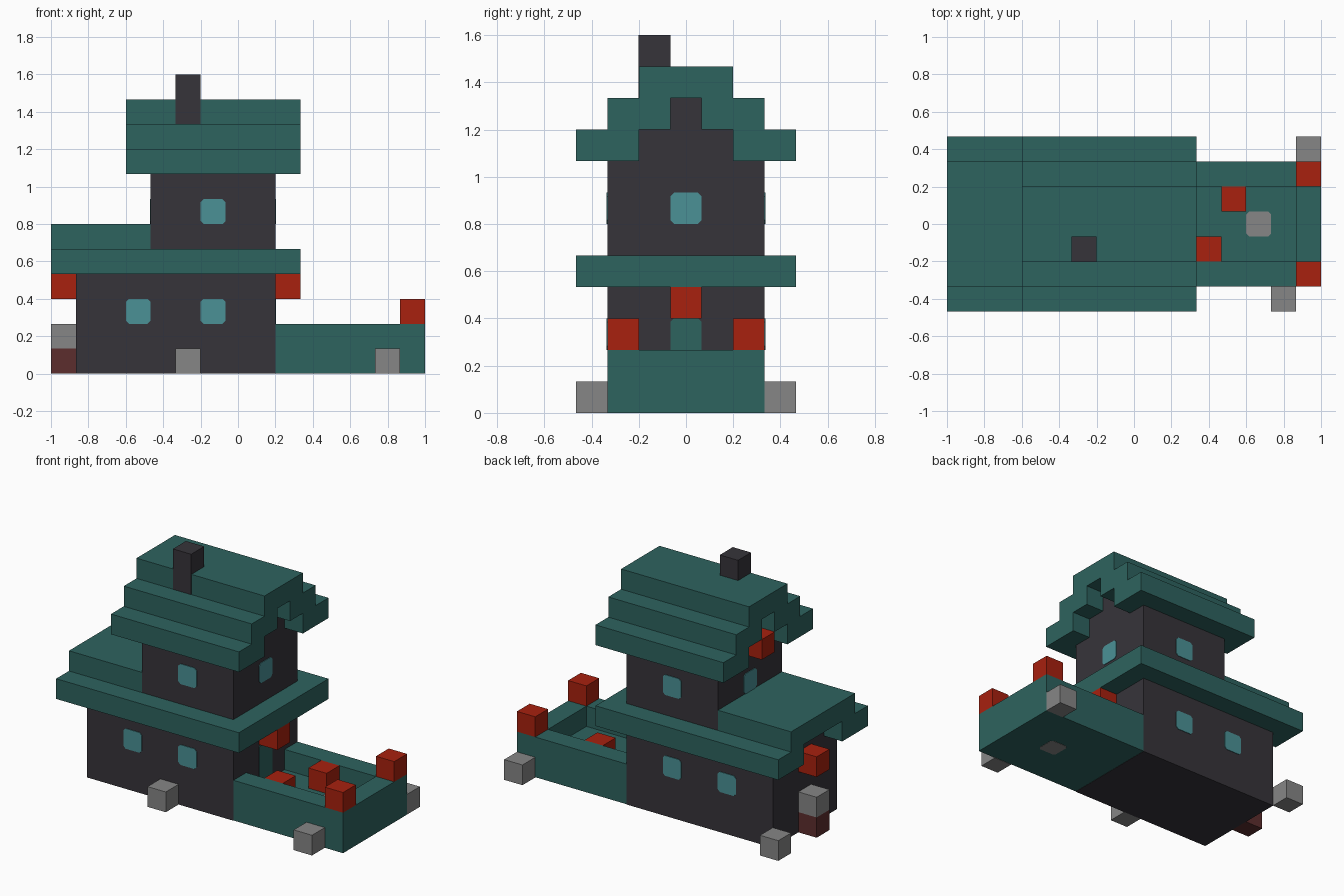
import bpy, bmesh
from mathutils import Vector

U = 2 / 15      # one block; all positions below are counted in blocks
THIN = 0.03     # plate thickness in blocks

old = bpy.data.objects.get("Cube")
if old:
    bpy.data.objects.remove(old)


def material(name, rgb):
    m = bpy.data.materials.new(name)
    m.use_nodes = True
    color = (*rgb, 1)
    m.diffuse_color = color
    m.node_tree.nodes["Principled BSDF"].inputs["Base Color"].default_value = color
    return m


teal = material("teal_tile", (0.027, 0.125, 0.114))
dark = material("charcoal_wall", (0.037, 0.034, 0.042))
red = material("lantern_red", (0.392, 0.015, 0.0045))
grey = material("stone_grey", (0.238, 0.238, 0.238))
glass = material("window_blue", (0.069, 0.283, 0.305))
maroon = material("dark_red", (0.107, 0.027, 0.027))


def prism(name, outline, axis, lo, hi, mat):
    """Extrude an outline given in the two other axes along one axis."""
    bm = bmesh.new()
    ends = []
    for level in (lo, hi):
        ring = []
        for p in outline:
            c = list(p)
            c.insert(axis, level)
            ring.append(bm.verts.new(Vector((c[0] - 7.5, c[1] - 3.5, c[2])) * U))
        ends.append(ring)
        bm.faces.new(ring)
    for n in range(len(outline)):
        m = n - 1
        bm.faces.new((ends[0][m], ends[0][n], ends[1][n], ends[1][m]))
    bmesh.ops.recalc_face_normals(bm, faces=bm.faces)
    mesh = bpy.data.meshes.new(name)
    bm.to_mesh(mesh)
    bm.free()
    mesh.materials.append(mat)
    ob = bpy.data.objects.new(name, mesh)
    bpy.context.collection.objects.link(ob)
    return ob


def box(name, a, b, mat):
    return prism(name, [(a[0], a[1]), (b[0], a[1]), (b[0], b[1]), (a[0], b[1])],
                 2, a[2], b[2], mat)


def block(name, i, j, k, mat):
    return box(name, (i, j, k), (i + 1, j + 1, k + 1), mat)


def clipped(p, q, height=1, c=0.12):
    """One-block panel outline with clipped corners."""
    r, t = p + 1, q + height
    return [(p + c, q), (r - c, q), (r, q + c), (r, t - c),
            (r - c, t), (p + c, t), (p, t - c), (p, q + c)]


def mirrored(half):
    """Complete a half outline across the centre line."""
    return half + [(7 - j, k) for j, k in reversed(half)]


# House walls with stepped gables
box("lower_walls", (1, 1, 0), (9, 6, 4), dark)
box("lower_gable", (1, 2, 4), (4, 5, 5), dark)
prism("upper_walls", mirrored([(1, 5), (1, 8), (2, 8), (2, 9), (3, 9), (3, 10)]),
      0, 4, 9, dark)

# Stepped roofs
prism("lower_roof_left", mirrored([(2, 5), (2, 4), (0, 4), (0, 5), (1, 5), (1, 6)]),
      0, 0, 4, teal)
box("lower_roof_right", (4, 0, 4), (10, 7, 5), teal)
prism("upper_roof", mirrored([(3, 10), (3, 9), (2, 9), (2, 8), (0, 8), (0, 9),
                              (1, 9), (1, 10), (2, 10), (2, 11)]), 0, 3, 10, teal)
box("chimney", (5, 2 - THIN / 2, 10), (6, 3, 12), dark)

# Walled terrace with its drain
prism("terrace", mirrored([(2, 1), (2, 2), (1, 2), (1, THIN / 2)]), 0, 9, 14, teal)
box("terrace_end_wall", (14, 1, 0), (15, 6, 2), teal)
prism("terrace_drain", clipped(12, 3), 2, 0, 1 + THIN, grey)

# Windows on the front and back
for side, y in (("front", 1 - THIN), ("back", 6)):
    for label, i, k in (("lower_a", 3, 2), ("lower_b", 6, 2), ("upper", 6, 6)):
        prism(f"{side}_window_{label}", clipped(i, k), 1, y, y + THIN, glass)

# End windows and terrace door
for side, x in (("right", 4 - THIN), ("left", 9)):
    prism(f"{side}_end_window", clipped(3, 6), 0, x, x + THIN, glass)
prism("terrace_door", clipped(3, 1, 2), 0, 9, 9 + THIN, teal)

# Red lanterns and seats
for name, i, j, k in (("lantern_lower_end", 0, 3, 3), ("lantern_over_door", 9, 3, 3),
                      ("lantern_upper_end", 3, 3, 8), ("post_lantern_front", 14, 1, 2),
                      ("post_lantern_back", 14, 5, 2), ("seat_front", 10, 2, 1),
                      ("seat_back", 11, 4, 1)):
    block(name, i, j, k, red)

# Stones around the base, and the stand at the end wall
for n, (i, j) in enumerate(((5, 0), (13, 0), (14, 6), (0, 6))):
    block(f"ground_stone_{n + 1}", i, j, 0, grey)
block("stand_base", 0, 3, 0, maroon)
block("stand_top", 0, 3, 1, grey)
